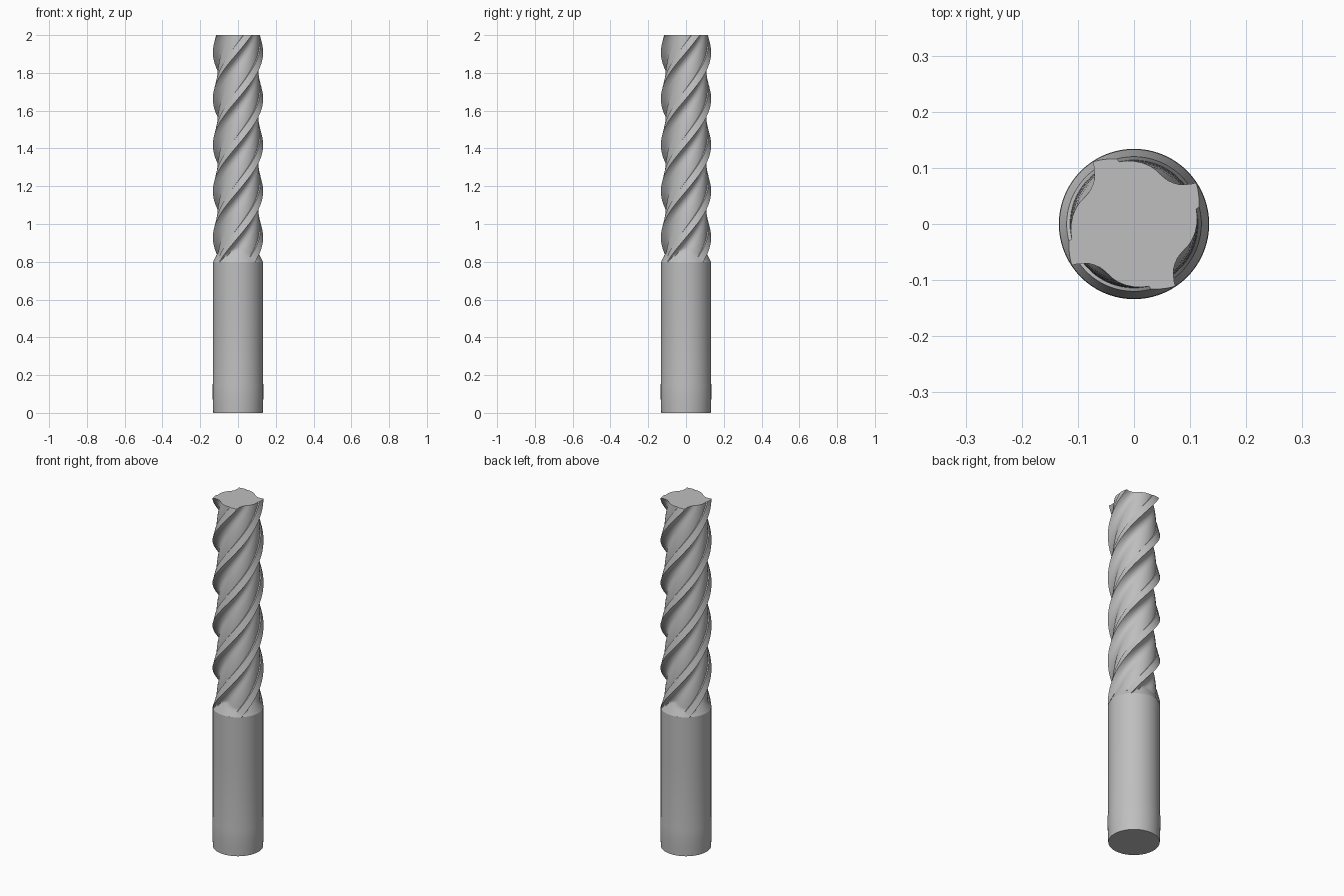
import bpy, bmesh, math

cube = bpy.data.objects.get("Cube")
if cube:
    bpy.data.objects.remove(cube, do_unlink=True)

steel = bpy.data.materials.new("steel_grey")
steel.use_nodes = True
grey = (0.52, 0.52, 0.52, 1)
steel.diffuse_color = grey
steel.node_tree.nodes["Principled BSDF"].inputs["Base Color"].default_value = grey

RADIUS = 0.133
SHANK_TOP = 0.8
TOP = 2.0
LEAD = 0.98      # height of one full turn
RUNOUT = 0.07    # height over which the flutes fade into the shank


def loft(name, rings, sharp):
    """Skin a stack of equal-length point rings and cap both ends."""
    bm = bmesh.new()
    loops = [[bm.verts.new(p) for p in ring] for ring in rings]
    n = len(loops[0])
    for low, high in zip(loops, loops[1:]):
        for i in range(n):
            j = (i + 1) % n
            bm.faces.new((low[i], low[j], high[j], high[i]))
    bm.faces.new(loops[0][::-1])
    bm.faces.new(loops[-1])
    mesh = bpy.data.meshes.new(name)
    bm.to_mesh(mesh)
    bm.free()
    mesh.materials.append(steel)
    obj = bpy.data.objects.new(name, mesh)
    bpy.context.collection.objects.link(obj)
    bpy.ops.object.select_all(action="DESELECT")
    obj.select_set(True)
    bpy.context.view_layer.objects.active = obj
    bpy.ops.object.shade_smooth_by_angle(angle=math.radians(sharp))


def polar(radius, angle, z):
    return (radius * math.cos(angle), radius * math.sin(angle), z)


# Shank: round bar with a slightly eased foot
shank_profile = [(0.131, 0), (0.1325, 0.04), (0.134, 0.08), (0.134, 0.15),
                 (0.132, 0.17), (0.132, 0.5), (0.132, SHANK_TOP)]
loft("shank", [[polar(r, math.tau * i / 72, z) for i in range(72)]
               for r, z in shank_profile], 30)

# Cross-section of one tooth and flute as (degrees, radius), repeated four times
tooth = [(33.5, RADIUS), (35.4, 0.1226), (40.5, 0.108), (45.5, 0.102),
         (51.6, 0.0985), (57, 0.0985), (62.7, 0.1005), (68.5, 0.104),
         (74.3, 0.107), (82, 0.110), (90, 0.112), (97, 0.1135),
         (103.7, 0.114), (104.5, 0.120), (111.2, 0.1245), (117.8, 0.129)]
section = [(math.radians(a + 90 * k), r) for k in range(4) for a, r in tooth]

# Fluted cutter: the section twisted upward, flutes running out at the shank
STEPS = 150
rings = []
for s in range(STEPS + 1):
    z = SHANK_TOP + (TOP - SHANK_TOP) * s / STEPS
    twist = math.tau * (z - TOP) / LEAD
    fade = min((z - SHANK_TOP) / RUNOUT, 1)
    floor = RADIUS - 0.001 - 0.036 * fade
    rings.append([polar(max(r, floor), a + twist, z) for a, r in section])
loft("fluted_cutter", rings, 35)
